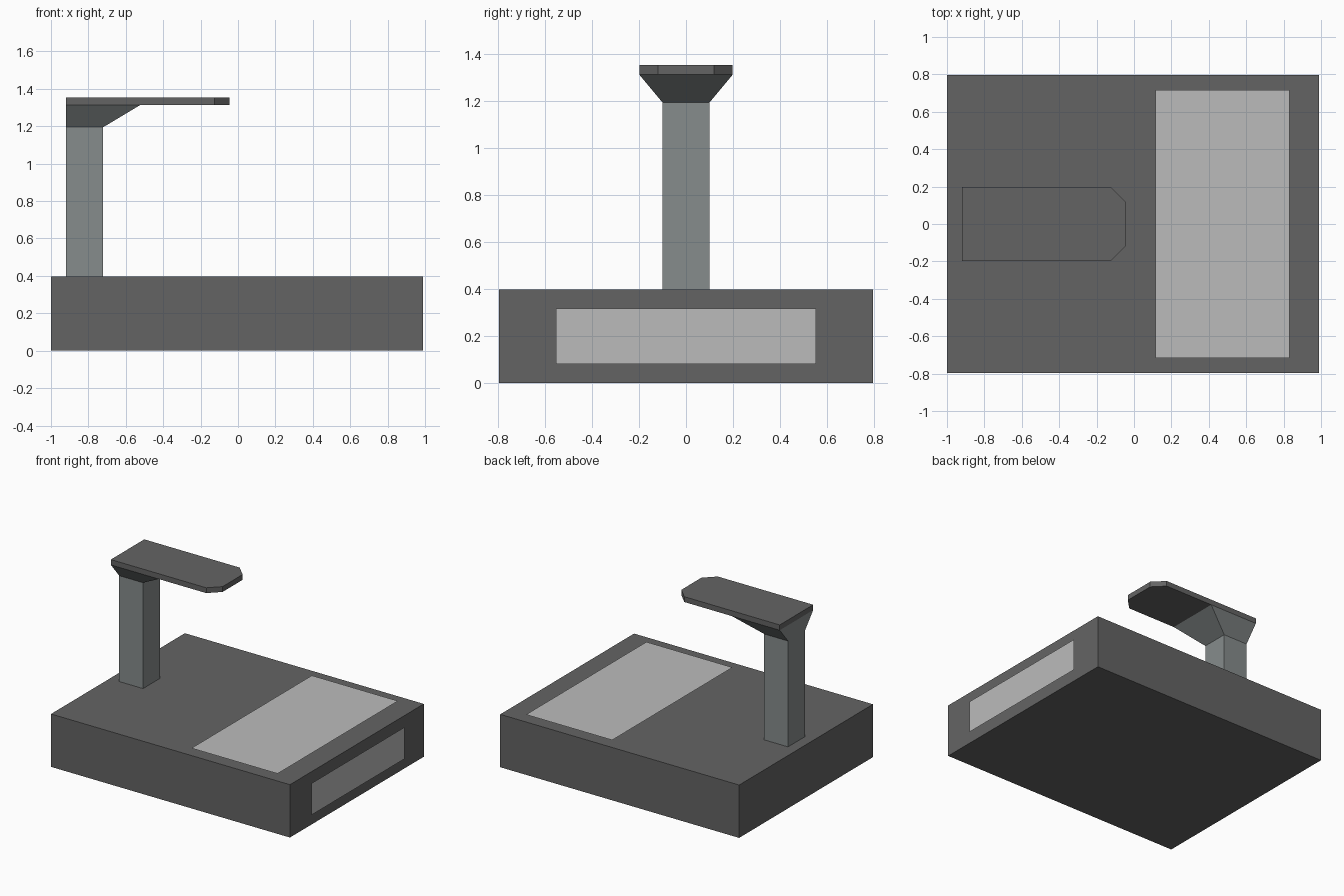
import bpy
import bmesh

cube = bpy.data.objects.get("Cube")
if cube:
    bpy.data.objects.remove(cube, do_unlink=True)


def material(name, rgb):
    mat = bpy.data.materials.new(name)
    mat.use_nodes = True
    mat.diffuse_color = (*rgb, 1)
    mat.node_tree.nodes["Principled BSDF"].inputs["Base Color"].default_value = (*rgb, 1)
    return mat


dark_grey = material("dark grey", (0.127, 0.127, 0.127))
steel_grey = material("steel grey", (0.24, 0.262, 0.262))
light_grey = material("light grey", (0.50, 0.50, 0.50))


def rect(x0, x1, y):
    return [(x0, -y), (x1, -y), (x1, y), (x0, y)]


def finish(name, bm, mat):
    bmesh.ops.recalc_face_normals(bm, faces=bm.faces)
    mesh = bpy.data.meshes.new(name)
    bm.to_mesh(mesh)
    bm.free()
    mesh.materials.append(mat)
    obj = bpy.data.objects.new(name, mesh)
    bpy.context.collection.objects.link(obj)
    return obj


def loft(name, bottom, z0, top, z1, mat):
    """Closed solid between two outlines with the same number of points."""
    bm = bmesh.new()
    low = [bm.verts.new((x, y, z0)) for x, y in bottom]
    high = [bm.verts.new((x, y, z1)) for x, y in top]
    bm.faces.new(low[::-1])
    bm.faces.new(high)
    n = len(low)
    for i in range(n):
        j = (i + 1) % n
        bm.faces.new((low[i], low[j], high[j], high[i]))
    return finish(name, bm, mat)


def panel(name, corners, mat):
    """Single flat face, wound to face outward."""
    mesh = bpy.data.meshes.new(name)
    mesh.from_pydata(corners, [], [(0, 1, 2, 3)])
    mesh.materials.append(mat)
    obj = bpy.data.objects.new(name, mesh)
    bpy.context.collection.objects.link(obj)


# Heights of the stacked parts, and the shared back edge of the stand
BASE_TOP, POST_TOP, NECK_TOP, ARM_TOP = 0.398, 1.195, 1.314, 1.354
BACK = -0.92

# Base block
base = rect(-1.0, 0.99, 0.796)
loft("base", base, 0, base, BASE_TOP, dark_grey)

# Square post and its flared neck
post = rect(BACK, -0.721, 0.1)
loft("post", post, BASE_TOP, post, POST_TOP, steel_grey)
loft("neck", post, POST_TOP, rect(BACK, -0.522, 0.199), NECK_TOP, steel_grey)

# Flat arm with clipped front corners
arm = [(BACK, -0.199), (-0.125, -0.199), (-0.045, -0.119),
       (-0.045, 0.119), (-0.125, 0.199), (BACK, 0.199)]
loft("arm", arm, NECK_TOP, arm, ARM_TOP, dark_grey)

# Light panels just proud of the base
panel("top_panel", [(x, y, BASE_TOP + 0.01) for x, y in rect(0.114, 0.831, 0.716)], light_grey)
panel("side_panel", [(1.0, -0.555, 0.08), (1.0, 0.555, 0.08),
                     (1.0, 0.555, 0.318), (1.0, -0.555, 0.318)], light_grey)
